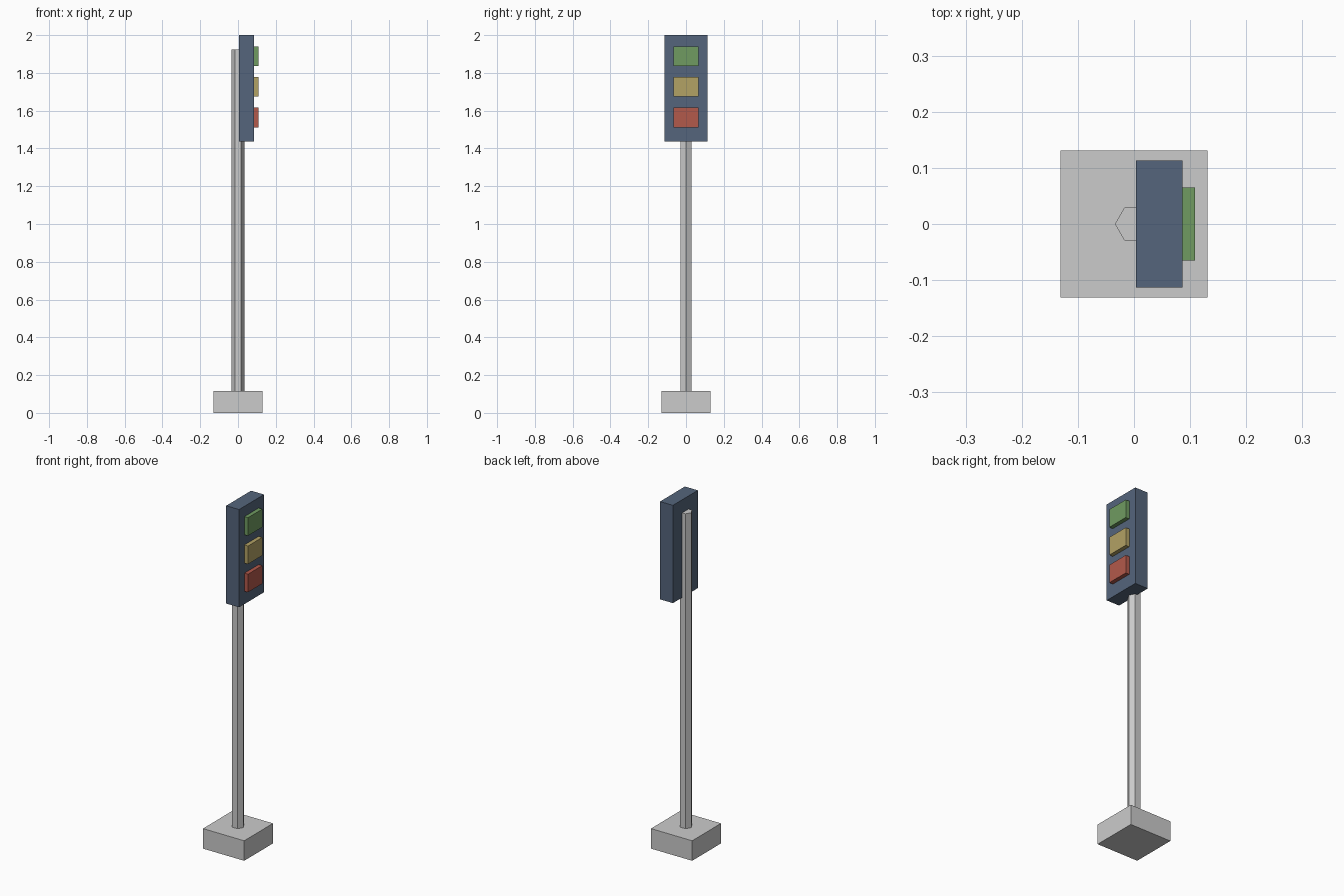
import bpy
import math

if "Cube" in bpy.data.objects:
    bpy.data.objects.remove(bpy.data.objects["Cube"])


def paint(obj, name, rgb):
    mat = bpy.data.materials.new(name)
    mat.diffuse_color = (*rgb, 1.0)
    mat.use_nodes = True
    mat.node_tree.nodes["Principled BSDF"].inputs["Base Color"].default_value = mat.diffuse_color
    obj.data.materials.append(mat)


def box(name, x, y, z):
    """Box from (min, max) ranges on each axis."""
    bpy.ops.mesh.primitive_cube_add(size=1, location=[sum(r) / 2 for r in (x, y, z)])
    obj = bpy.context.object
    obj.name = name
    obj.scale = [r[1] - r[0] for r in (x, y, z)]
    bpy.ops.object.transform_apply(location=False, rotation=False, scale=True)
    return obj


# Square foot
box("base", (-0.131, 0.131), (-0.131, 0.131), (0, 0.115))

# Hexagonal pole, corners pointing along x
z0, z1 = 0.115, 1.925
bpy.ops.mesh.primitive_cylinder_add(vertices=6, radius=0.034, depth=z1 - z0,
                                    location=(0, 0, (z0 + z1) / 2),
                                    rotation=(0, 0, math.radians(30)))
bpy.context.object.name = "pole"

# Signal housing, mounted on the +x half of the pole
housing = box("signal_housing", (0.004, 0.086), (-0.113, 0.113), (1.438, 2.0))
paint(housing, "housing_blue", (0.09, 0.13, 0.2))

# Three lamps on the +x face
lamps = [("red", 1.564, (0.45, 0.1, 0.07)),
         ("yellow", 1.726, (0.45, 0.36, 0.13)),
         ("green", 1.889, (0.16, 0.33, 0.12))]
for colour, z, rgb in lamps:
    lamp = box(colour + "_lamp", (0.086, 0.109), (-0.065, 0.065), (z - 0.052, z + 0.052))
    paint(lamp, "lamp_" + colour, rgb)
